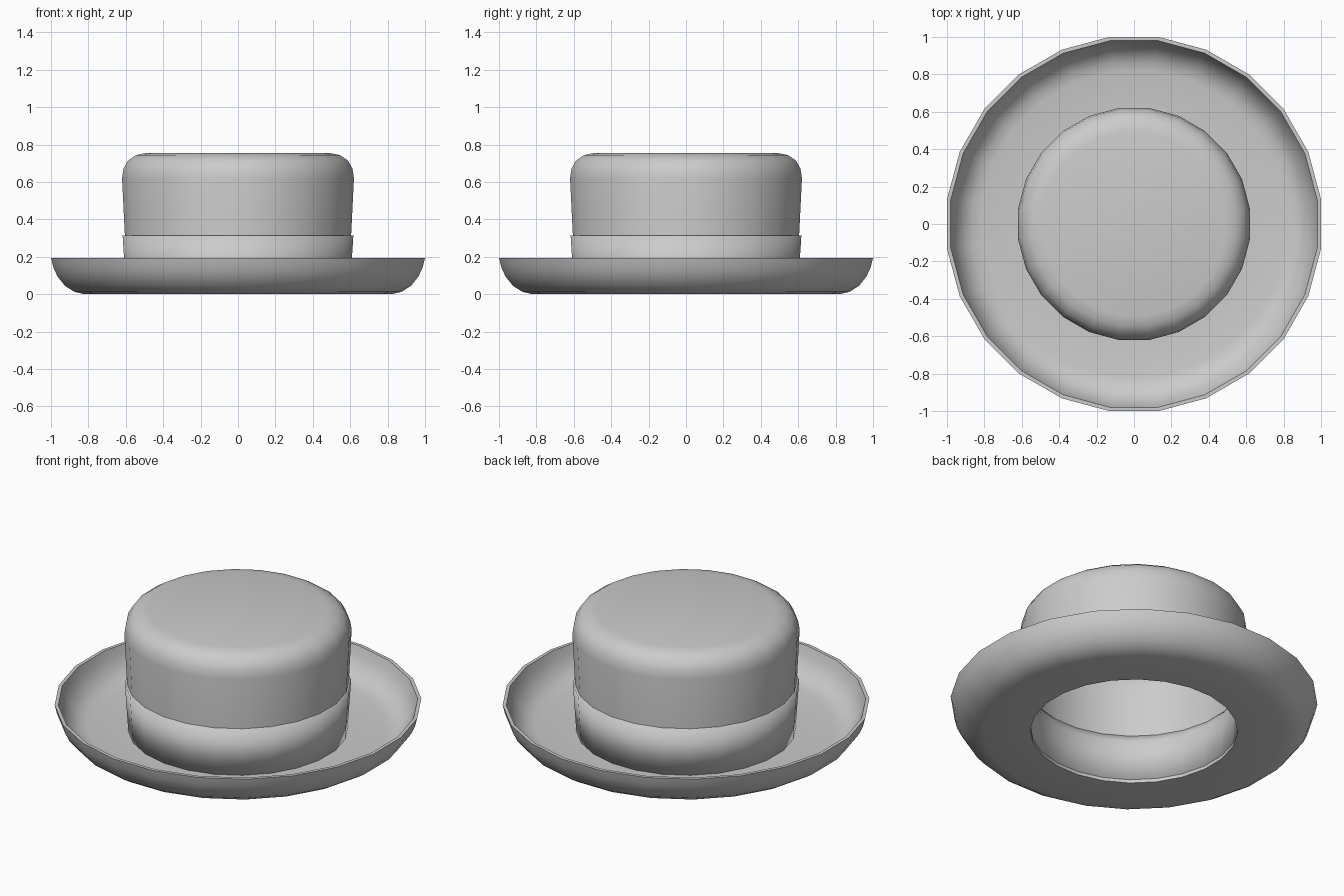
import bpy
import bmesh
from math import cos, pi, radians
from mathutils import Matrix, Vector

cube = bpy.data.objects.get("Cube")
if cube:
    bpy.data.objects.remove(cube, do_unlink=True)

SIDES = 24

felt = bpy.data.materials.new("grey_felt")
felt.use_nodes = True
GREY = (0.6, 0.6, 0.6, 1)
felt.diffuse_color = GREY
felt.node_tree.nodes["Principled BSDF"].inputs["Base Color"].default_value = GREY


def lathe(name, profile, smooth_angle, closed=True):
    """Spin an (apothem, height) profile into a 24-sided solid with flats facing the axes."""
    bm = bmesh.new()
    start = Matrix.Rotation(pi / SIDES, 4, "Z")
    scale = 1 / cos(pi / SIDES)
    verts = [bm.verts.new(start @ Vector((r * scale, 0, z))) for r, z in profile]
    pairs = list(zip(verts, verts[1:]))
    if closed:
        pairs.append((verts[-1], verts[0]))
    edges = [bm.edges.new(p) for p in pairs]
    bmesh.ops.spin(bm, geom=verts + edges, cent=(0, 0, 0), axis=(0, 0, 1),
                   angle=2 * pi, steps=SIDES)
    bmesh.ops.remove_doubles(bm, verts=bm.verts, dist=0.0005)
    bmesh.ops.recalc_face_normals(bm, faces=bm.faces)
    mesh = bpy.data.meshes.new(name)
    bm.to_mesh(mesh)
    bm.free()
    mesh.materials.append(felt)
    mesh.shade_smooth()
    mesh.set_sharp_from_angle(angle=radians(smooth_angle))
    obj = bpy.data.objects.new(name, mesh)
    bpy.context.collection.objects.link(obj)
    return obj


# Brim: flat underside, upturned rounded edge, thin lip, dished top
lathe("brim", [
    (0.565, 0), (0.82, 0), (0.875, 0.013), (0.925, 0.045), (0.965, 0.095),
    (0.988, 0.145), (1, 0.195),
    (0.98, 0.195), (0.966, 0.15), (0.943, 0.105), (0.908, 0.064),
    (0.865, 0.04), (0.815, 0.03), (0.565, 0.03)], 40)

# Crown: hollow shell flaring upward to a rounded shoulder and flat top
lathe("crown", [
    (0, 0.755), (0.49, 0.755), (0.545, 0.744), (0.588, 0.715), (0.612, 0.672),
    (0.62, 0.62), (0.59, 0.015),
    (0.568, 0.015), (0.598, 0.62), (0.59, 0.665), (0.57, 0.7),
    (0.535, 0.724), (0.485, 0.735), (0, 0.735)], 40, closed=False)

# Band: softly shaded ring around the crown base, showing inside as well
lathe("hat_band", [
    (0.598, 0.025), (0.617, 0.315), (0.585, 0.315), (0.568, 0.262), (0.563, 0.02)], 180)
